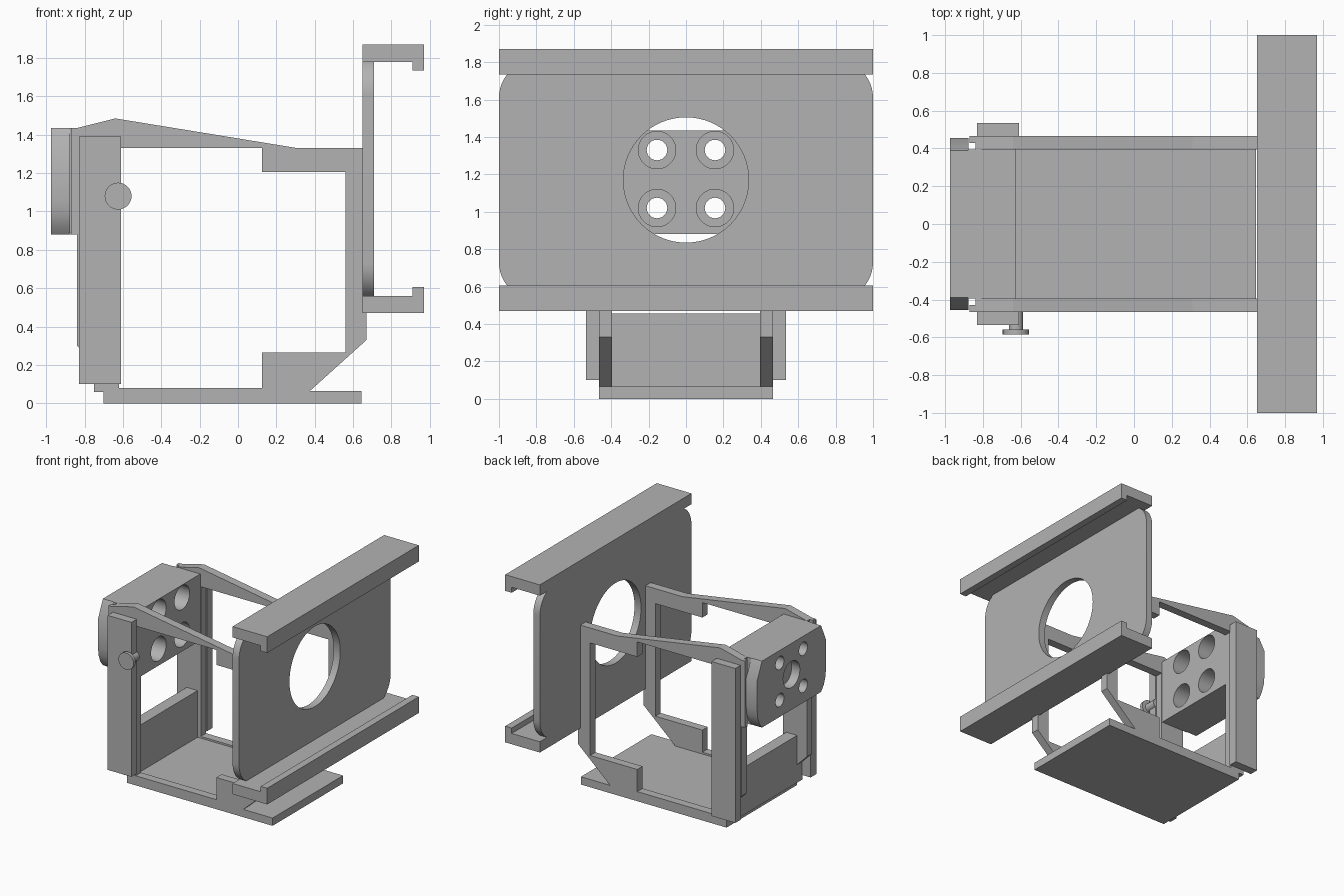
import bpy
import bmesh
from math import cos, sin, pi, radians

default = bpy.data.objects.get("Cube")
if default:
    bpy.data.objects.remove(default, do_unlink=True)

GREY = (0.45, 0.45, 0.45, 1)
grey = bpy.data.materials.new("plain grey")
grey.use_nodes = True
grey.diffuse_color = GREY
grey.node_tree.nodes["Principled BSDF"].inputs["Base Color"].default_value = GREY


def prism(name, outline, axis, start, end):
    """Extrude an outline: (y, z) pairs along x, or (x, z) pairs along y."""
    bm = bmesh.new()

    def place(p, d):
        return (d, p[0], p[1]) if axis == "x" else (p[0], d, p[1])

    face = bm.faces.new([bm.verts.new(place(p, start)) for p in outline])
    new = bmesh.ops.extrude_face_region(bm, geom=[face])["geom"]
    offset = place((0, 0), end - start)
    bmesh.ops.translate(bm, vec=offset,
                        verts=[v for v in new if isinstance(v, bmesh.types.BMVert)])
    bmesh.ops.recalc_face_normals(bm, faces=bm.faces)
    mesh = bpy.data.meshes.new(name)
    bm.to_mesh(mesh)
    bm.free()
    mesh.materials.append(grey)
    obj = bpy.data.objects.new(name, mesh)
    bpy.context.collection.objects.link(obj)
    return obj


def box(name, x, y, z):
    return prism(name, [(x[0], z[0]), (x[1], z[0]), (x[1], z[1]), (x[0], z[1])],
                 "y", y[0], y[1])


def arc(cx, cz, r, a0, a1, n):
    steps = [radians(a0 + (a1 - a0) * i / n) for i in range(n + 1)]
    return [(cx + r * cos(a), cz + r * sin(a)) for a in steps]


def cylinder(name, c, r, axis, start, end, n=48):
    return prism(name, arc(c[0], c[1], r, 0, 360, n)[:-1], axis, start, end)


def cut(obj, cutters):
    for c in cutters:
        c.hide_render = True
        mod = obj.modifiers.new("cut", "BOOLEAN")
        mod.operation = "DIFFERENCE"
        mod.solver = "EXACT"
        mod.object = c
        bpy.context.view_layer.objects.active = obj
        bpy.ops.object.modifier_apply(modifier=mod.name)
        bpy.data.objects.remove(c, do_unlink=True)


def smooth(obj):
    obj.data.shade_smooth()
    obj.data.set_sharp_from_angle(angle=radians(30))


# Large mounting plate with rounded corners and a round opening
MID, R = 1.17, 0.2
outline = []
for sy, sz, a in ((1, 1, 0), (-1, 1, 90), (-1, -1, 180), (1, -1, 270)):
    outline += arc(sy * (1 - R), MID + sz * 0.44, R, a, a + 90, 12)
plate = prism("mounting_plate", outline, "x", 0.65, 0.71)
cut(plate, [cylinder("opening", (0, MID), 0.335, "x", 0.6, 0.8, 64)])
smooth(plate)

# Hooked rails above and below the plate
for name, s in (("top_rail", 1), ("bottom_rail", -1)):
    hook = [(0.65, 0.70), (0.97, 0.70), (0.97, 0.565),
            (0.91, 0.565), (0.91, 0.61), (0.65, 0.61)]
    prism(name, [(x, MID + s * h) for x, h in hook], "y", -1, 1)

# Base and low rear wall
box("base", (-0.70, 0.645), (-0.465, 0.465), (0, 0.065))
box("rear_wall", (-0.75, -0.65), (-0.40, 0.40), (0.06, 0.455))

# Side frames, each an outer outline with the window cut out
FRAME = [(-0.75, 0.06), (0.37, 0.06), (0.67, 0.33), (0.67, 1.33), (0.31, 1.33),
         (-0.64, 1.485), (-0.84, 1.435), (-0.84, 0.30), (-0.75, 0.21)]
WINDOW = [(-0.62, 0.08), (0.125, 0.08), (0.125, 0.265), (0.56, 0.265),
          (0.56, 1.205), (0.125, 1.205), (0.125, 1.33), (-0.62, 1.33)]
for side, s in (("left", 1), ("right", -1)):
    frame = prism(side + "_frame", FRAME, "y", s * 0.395, s * 0.465)
    cut(frame, [prism("window", WINDOW, "y", s * 0.3, s * 0.6)])
    # Tab that laps onto the block, and the guide bar outside the post
    box(side + "_tab", (-0.87, -0.83), (s * 0.43, s * 0.465), (0.88, 1.435))
    box(side + "_guide_bar", (-0.83, -0.61), (s * 0.46, s * 0.535), (0.10, 1.39))

# Block between the posts, with a wider clipped flange on its outer end
block = box("block", (-0.88, -0.625), (-0.395, 0.395), (0.88, 1.435))
half = [(0.39, 0.88), (0.425, 0.925), (0.447, 0.985), (0.455, 1.05),
        (0.455, 1.29), (0.39, 1.435)]
flange = prism("block_flange", half + [(-y, z) for y, z in reversed(half)],
               "x", -0.975, -0.875)
holes = [(y, z) for y in (-0.155, 0.155) for z in (1.02, 1.33)]
cut(block, [cylinder("counterbore", h, 0.1, "x", -0.80, -0.5) for h in holes])
for part in (block, flange):
    cut(part, [cylinder("bolt_hole", h, 0.055, "x", -1.1, -0.5, 32) for h in holes])
cut(flange, [cylinder("centre_bore", (0, 1.175), 0.11, "x", -1.1, -0.9)])
smooth(block)
smooth(flange)

# Thumb screw on the right guide bar
for name, r, y0, y1 in (("screw_shaft", 0.038, -0.565, -0.46),
                        ("screw_head", 0.07, -0.585, -0.558)):
    smooth(cylinder(name, (-0.625, 1.08), r, "y", y0, y1, 32))
